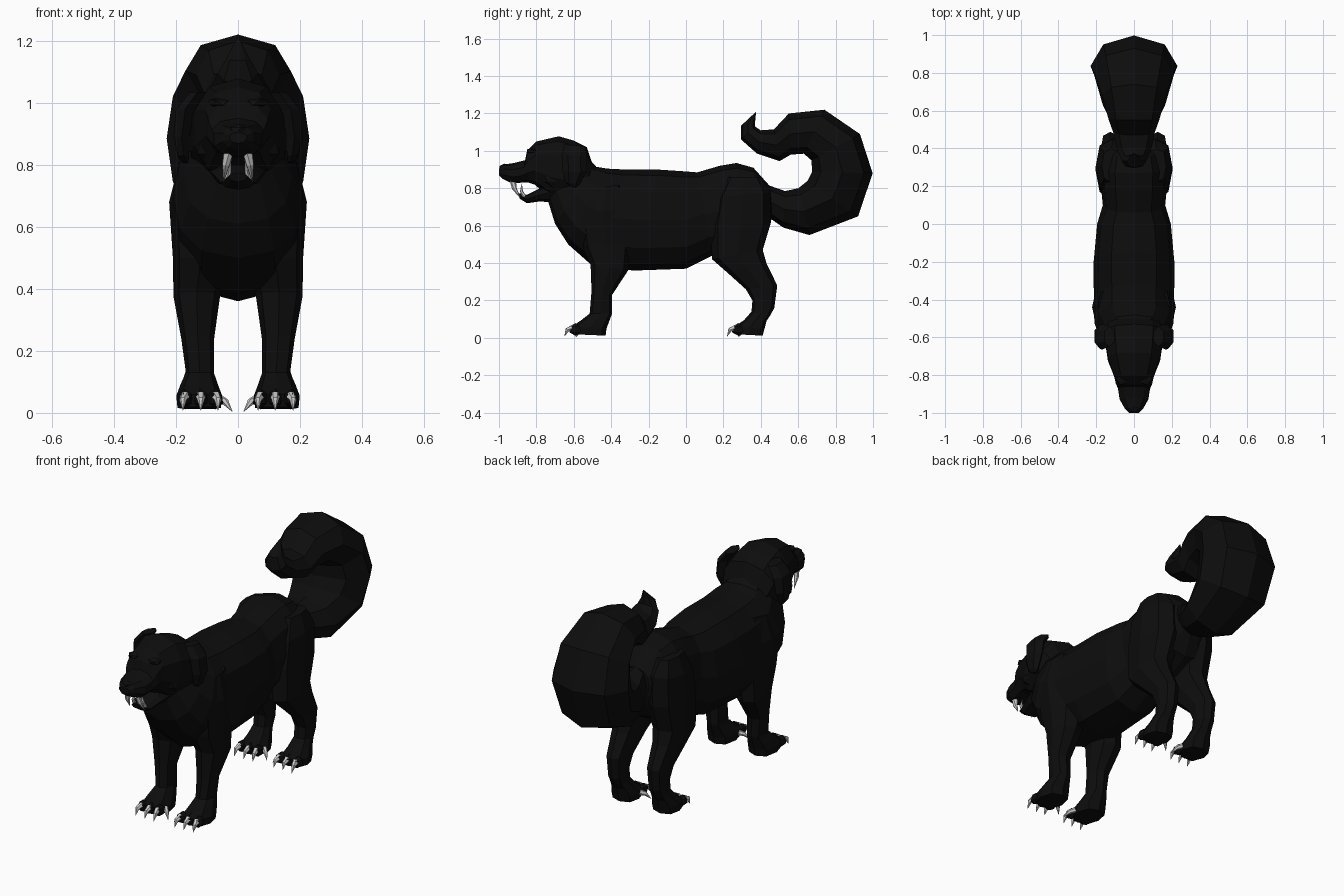
import bpy, bmesh, math
from mathutils import Vector

fur = bpy.data.materials.new("black_fur")
fur.diffuse_color = (0.004, 0.004, 0.004, 1)


def skin_rings(name, rings, mat=None, mirror=False):
    """Bridge equal rings of points into a closed, flat shaded object."""
    bm = bmesh.new()
    loops = [[bm.verts.new(p) for p in r] for r in rings]
    n = len(loops[0])
    for a, b in zip(loops, loops[1:]):
        for i in range(n):
            bm.faces.new((a[i], a[(i + 1) % n], b[(i + 1) % n], b[i]))
    bm.faces.new(loops[0])
    bm.faces.new(loops[-1])
    bmesh.ops.remove_doubles(bm, verts=bm.verts, dist=0.0005)
    bmesh.ops.recalc_face_normals(bm, faces=bm.faces)
    me = bpy.data.meshes.new(name)
    bm.to_mesh(me)
    bm.free()
    ob = bpy.data.objects.new(name, me)
    bpy.context.collection.objects.link(ob)
    if mat:
        me.materials.append(mat)
    if mirror:
        ob.modifiers.new("mirror", 'MIRROR')
    return ob


def loft(name, sections, n=8, power=1.0, mirror=False):
    """Section: two opposite points (y, z) in side view, half width, centre x."""
    rings = []
    for s in sections:
        ay, az, by, bz, w = s[:5]
        cx = s[5] if len(s) > 5 else 0
        ring = []
        for i in range(n):
            t = 2 * math.pi * i / n
            c, d = (math.copysign(abs(v) ** power, v) for v in (math.cos(t), math.sin(t)))
            ring.append((cx + w * d, (ay + by) / 2 + (ay - by) / 2 * c,
                         (az + bz) / 2 + (az - bz) / 2 * c))
        rings.append(ring)
    return skin_rings(name, rings, fur, mirror)


def spike(name, base, mid, tip, r):
    """Curved pointed tooth or claw, mirrored to the other side."""
    pts = [Vector(p) for p in (base, mid, tip)]
    rings = []
    for p, rad, d in zip(pts, (r, r * 0.75, 0.0006),
                         (pts[1] - pts[0], pts[2] - pts[0], pts[2] - pts[1])):
        q = d.to_track_quat('Z', 'Y')
        rings.append([p + q @ Vector((rad * math.cos(k * math.pi / 3),
                                      rad * math.sin(k * math.pi / 3), 0)) for k in range(6)])
    skin_rings(name, rings, None, True)


def lump(name, loc, size, mirror=True):
    """Small faceted blob."""
    bm = bmesh.new()
    bmesh.ops.create_icosphere(bm, subdivisions=1, radius=1)
    for v in bm.verts:
        v.co = Vector(loc) + Vector(a * b for a, b in zip(v.co, size))
    me = bpy.data.meshes.new(name)
    bm.to_mesh(me)
    bm.free()
    me.materials.append(fur)
    ob = bpy.data.objects.new(name, me)
    bpy.context.collection.objects.link(ob)
    if mirror:
        ob.modifiers.new("mirror", 'MIRROR')


# torso: neck to rump
loft("body", [
    (-0.52, 0.96, -0.74, 0.74, 0.12), (-0.48, 0.915, -0.70, 0.61, 0.175),
    (-0.42, 0.905, -0.63, 0.50, 0.21), (-0.32, 0.90, -0.50, 0.385, 0.212),
    (-0.15, 0.90, -0.28, 0.36, 0.215), (0.0, 0.89, 0.0, 0.37, 0.195),
    (0.06, 0.885, 0.14, 0.44, 0.165), (0.18, 0.92, 0.22, 0.45, 0.175),
    (0.27, 0.935, 0.30, 0.46, 0.18), (0.36, 0.91, 0.41, 0.52, 0.16),
    (0.45, 0.81, 0.46, 0.64, 0.09)], n=12, power=0.85)

# skull and muzzle
loft("head", [
    (-0.50, 0.93, -0.55, 0.72, 0.14), (-0.53, 1.02, -0.62, 0.74, 0.16),
    (-0.60, 1.055, -0.68, 0.75, 0.155), (-0.68, 1.078, -0.74, 0.76, 0.145),
    (-0.80, 1.05, -0.81, 0.82, 0.11), (-0.85, 1.00, -0.84, 0.83, 0.10),
    (-0.86, 0.95, -0.88, 0.83, 0.088), (-0.92, 0.935, -0.93, 0.825, 0.08),
    (-0.975, 0.927, -0.98, 0.85, 0.05), (-1.0, 0.905, -1.0, 0.87, 0.028)],
    n=10, power=0.85)
loft("lower_jaw", [
    (-0.68, 0.86, -0.68, 0.72, 0.10), (-0.78, 0.80, -0.78, 0.73, 0.075),
    (-0.85, 0.765, -0.85, 0.72, 0.055), (-0.90, 0.775, -0.89, 0.745, 0.03)])
lump("nose", (0, -0.972, 0.91), (0.035, 0.028, 0.022), False)
lump("brow", (0.06, -0.82, 1.0), (0.04, 0.035, 0.018))
lump("cheek", (0.10, -0.70, 0.87), (0.045, 0.08, 0.08))

# hanging ears
loft("ear", [
    (-0.65, 1.035, -0.54, 1.025, 0.03, 0.13), (-0.665, 0.98, -0.53, 0.97, 0.035, 0.17),
    (-0.66, 0.89, -0.53, 0.89, 0.03, 0.182), (-0.645, 0.83, -0.57, 0.82, 0.02, 0.175),
    (-0.62, 0.81, -0.59, 0.805, 0.01, 0.17)], n=6, mirror=True)

# curled bushy tail
loft("tail", [
    (0.42, 0.66, 0.43, 0.82, 0.06), (0.52, 0.59, 0.53, 0.785, 0.115),
    (0.66, 0.55, 0.60, 0.80, 0.165), (0.92, 0.65, 0.65, 0.84, 0.21),
    (0.998, 0.88, 0.675, 0.89, 0.23), (0.93, 1.09, 0.67, 0.95, 0.21),
    (0.74, 1.22, 0.63, 0.985, 0.17), (0.55, 1.20, 0.56, 0.98, 0.135),
    (0.47, 1.115, 0.50, 0.945, 0.11), (0.40, 1.11, 0.38, 0.985, 0.09),
    (0.37, 1.13, 0.295, 1.06, 0.065), (0.37, 1.16, 0.295, 1.135, 0.035),
    (0.375, 1.21, 0.37, 1.205, 0.004)])

# legs, shoulder or hip down to the paw
loft("front_leg", [
    (-0.52, 0.80, -0.34, 0.82, 0.06, 0.13), (-0.58, 0.68, -0.30, 0.68, 0.10, 0.122),
    (-0.56, 0.50, -0.29, 0.50, 0.09, 0.12), (-0.51, 0.39, -0.31, 0.36, 0.075, 0.133),
    (-0.505, 0.25, -0.395, 0.23, 0.053, 0.13), (-0.515, 0.13, -0.395, 0.13, 0.045, 0.123),
    (-0.56, 0.095, -0.41, 0.09, 0.06, 0.125), (-0.61, 0.06, -0.425, 0.05, 0.074, 0.125),
    (-0.61, 0.02, -0.43, 0.012, 0.07, 0.125)], power=0.8, mirror=True)
loft("hind_leg", [
    (0.22, 0.86, 0.40, 0.86, 0.05, 0.12), (0.16, 0.75, 0.45, 0.78, 0.09, 0.112),
    (0.13, 0.60, 0.455, 0.62, 0.095, 0.11), (0.14, 0.42, 0.41, 0.47, 0.08, 0.12),
    (0.22, 0.35, 0.43, 0.40, 0.065, 0.125), (0.32, 0.26, 0.488, 0.28, 0.05, 0.125),
    (0.355, 0.20, 0.472, 0.16, 0.045, 0.125), (0.35, 0.14, 0.45, 0.12, 0.045, 0.125),
    (0.31, 0.095, 0.43, 0.09, 0.058, 0.125), (0.26, 0.06, 0.42, 0.05, 0.072, 0.125),
    (0.26, 0.02, 0.41, 0.012, 0.07, 0.125)], power=0.8, mirror=True)

# toes and claws
for paw, y in (("front", -0.6), ("hind", 0.27)):
    for k, x in enumerate((0.072, 0.12, 0.17)):
        lump(f"{paw}_toe_{k}", (x, y + 0.01, 0.045), (0.027, 0.04, 0.034))
        out = (x - 0.12) * 0.15
        spike(f"{paw}_claw_{k}", (x, y - 0.005, 0.055), (x + out, y - 0.035, 0.043),
              (x + out, y - 0.05, 0.008), 0.016)
    spike(f"{paw}_dew_claw", (0.062, y + 0.05, 0.045), (0.04, y + 0.03, 0.035),
          (0.018, y + 0.01, 0.004), 0.015)

# fangs
spike("upper_fang", (0.032, -0.925, 0.84), (0.038, -0.918, 0.80), (0.046, -0.885, 0.745), 0.017)
spike("lower_fang", (0.032, -0.865, 0.755), (0.03, -0.88, 0.785), (0.022, -0.878, 0.825), 0.011)
